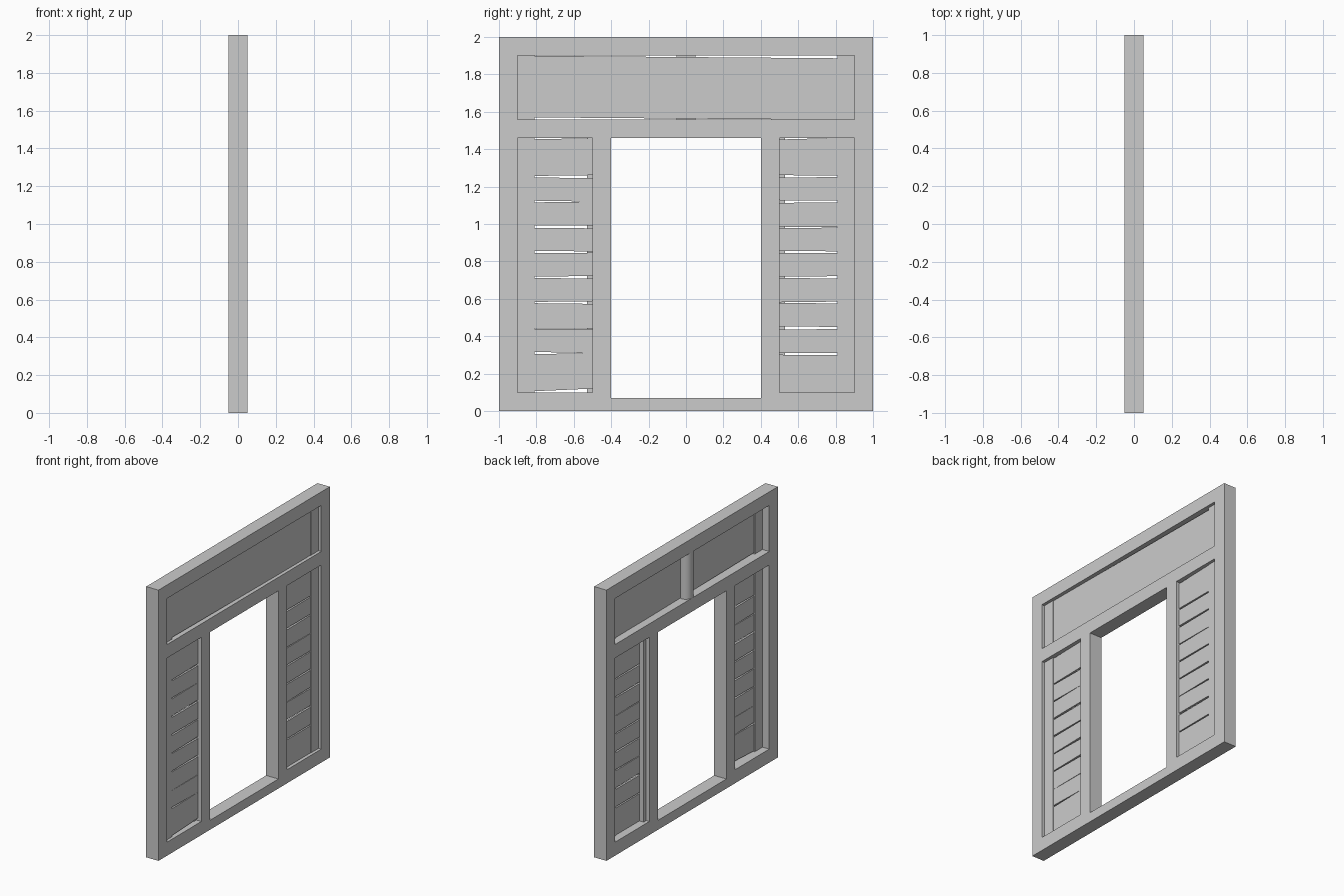
import bpy, bmesh, math

if "Cube" in bpy.data.objects:
    bpy.data.objects.remove(bpy.data.objects["Cube"])

grey = bpy.data.materials.new("plain_grey")
grey.diffuse_color = (0.6, 0.6, 0.6, 1)
grey.use_nodes = True
grey.node_tree.nodes["Principled BSDF"].inputs["Base Color"].default_value = grey.diffuse_color


def prism(name, outline, x0, x1):
    """Extrude a (y, z) outline from x0 to x1."""
    bm = bmesh.new()
    face = bm.faces.new([bm.verts.new((x0, y, z)) for y, z in outline])
    ext = bmesh.ops.extrude_face_region(bm, geom=[face])
    moved = [v for v in ext["geom"] if isinstance(v, bmesh.types.BMVert)]
    bmesh.ops.translate(bm, verts=moved, vec=(x1 - x0, 0, 0))
    bmesh.ops.recalc_face_normals(bm, faces=bm.faces)
    mesh = bpy.data.meshes.new(name)
    bm.to_mesh(mesh)
    bm.free()
    mesh.materials.append(grey)
    obj = bpy.data.objects.new(name, mesh)
    bpy.context.collection.objects.link(obj)
    return obj


def box(name, y0, y1, z0, z1, x0=-0.05, x1=0.05):
    return prism(name, [(y0, z0), (y1, z0), (y1, z1), (y0, z1)], x0, x1)


# Frame beams spanning the middle
box("top_beam", -0.9, 0.9, 1.9, 2.0)
box("lintel", -0.9, 0.9, 1.46, 1.56)
box("door_sill", -0.4, 0.4, 0, 0.07)

# Mirrored frame parts
for side, s in (("left", -1), ("right", 1)):
    def pair(name, a, b, *rest):
        lo, hi = sorted((s * a, s * b))
        box(f"{side}_{name}", lo, hi, *rest)

    pair("outer_post", 0.9, 1.0, 0, 2)
    pair("door_post", 0.4, 0.5, 0, 1.46)
    pair("bottom_beam", 0.5, 0.9, 0, 0.1)
    # Inset studs beside the boards
    pair("upper_stud", 0.81, 0.9, 1.56, 1.9, 0.005, 0.028)
    pair("lower_stud", 0.81, 0.9, 0.1, 1.46, 0.005, 0.028)
    # Narrow batten behind the boards
    pair("back_batten", 0.5, 0.53, 0.1, 1.46, -0.025, 0.01)

# Boards between slightly uneven gaps: centre height, gap at low y, gap at high y
gaps = {
    "left": [(0.1, 0.006, 0.02), (0.31, 0.012, 0.0), (0.44, 0.001, 0.004),
             (0.58, 0.007, 0.014), (0.715, 0.006, 0.015), (0.85, 0.012, 0.007),
             (0.985, 0.012, 0.016), (1.12, 0.009, 0.0), (1.253, 0.008, 0.016),
             (1.46, 0.007, 0.001)],
    "right": [(0.1, 0.0, 0.0), (0.305, 0.008, 0.01), (0.444, 0.016, 0.012),
              (0.58, 0.003, 0.01), (0.715, 0.008, 0.012), (0.85, 0.011, 0.008),
              (0.982, 0.007, 0.003), (1.12, 0.014, 0.009), (1.255, 0.012, 0.009),
              (1.46, 0.008, 0.0)],
}
for side, (y0, y1) in (("left", (-0.81, -0.5)), ("right", (0.5, 0.81))):
    rows = gaps[side]
    for i, ((za, la, ha), (zb, lb, hb)) in enumerate(zip(rows, rows[1:])):
        k0 = 1 if i == 0 else 0.5          # outermost gaps open inward only
        k1 = 1 if i == len(rows) - 2 else 0.5
        prism(f"{side}_board_{i + 1}",
              [(y0, za + la * k0), (y1, za + ha * k0),
               (y1, zb - hb * k1), (y0, zb - lb * k1)], 0.01, 0.025)

# Wide board above the door, set slightly crooked
prism("upper_board", [(-0.81, 1.57), (0.46, 1.56), (0.81, 1.56),
                      (0.81, 1.886), (-0.81, 1.899)], 0.01, 0.025)

# Half-round pole behind the upper board
bm = bmesh.new()
arc = [(-0.05 * math.sin(t), 0.05 * math.cos(t))
       for t in (math.pi * i / 16 for i in range(17))]
face = bm.faces.new([bm.verts.new((x, y, 1.56))
                     for x, y in arc + [(0.01, -0.05), (0.01, 0.05)]])
ext = bmesh.ops.extrude_face_region(bm, geom=[face])
bmesh.ops.translate(bm, vec=(0, 0, 0.34),
                    verts=[v for v in ext["geom"] if isinstance(v, bmesh.types.BMVert)])
bmesh.ops.recalc_face_normals(bm, faces=bm.faces)
mesh = bpy.data.meshes.new("back_pole")
bm.to_mesh(mesh)
bm.free()
mesh.materials.append(grey)
pole = bpy.data.objects.new("back_pole", mesh)
bpy.context.collection.objects.link(pole)
bpy.context.view_layer.objects.active = pole
pole.select_set(True)
bpy.ops.object.shade_smooth_by_angle(angle=math.radians(30))
